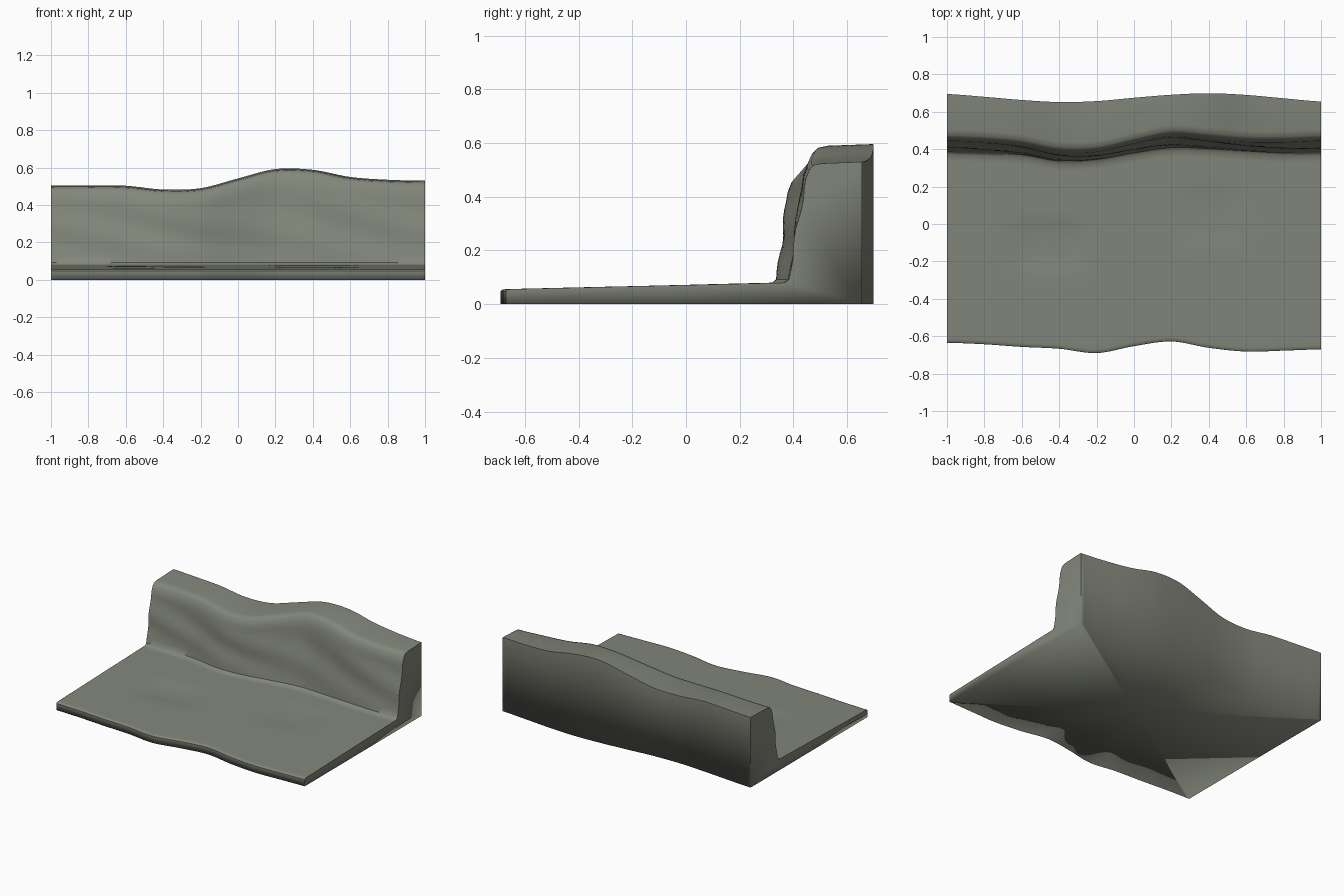
import bpy, bmesh, math

if "Cube" in bpy.data.objects:
    bpy.data.objects.remove(bpy.data.objects["Cube"])

# Control curves, sampled every 0.2 along x from -1 to 1
FRONT = [-.635, -.643, -.657, -.667, -.69, -.653, -.628, -.662, -.682, -.677, -.67]
BACK = [.695, .68, .663, .652, .657, .675, .691, .699, .69, .672, .655]
HEIGHT = [.505, .505, .503, .483, .49, .542, .592, .588, .55, .535, .53]
BASE = [.385, .38, .37, .337, .345, .38, .408, .402, .39, .38, .383]
RIM = [.475, .468, .45, .412, .415, .46, .50, .485, .468, .467, .475]
NX = 80


def curve(v, x):
    t = (x + 1) * 5
    i = min(int(t), 9)
    f = t - i
    p0, p1, p2, p3 = (v[min(max(i + k, 0), 10)] for k in (-1, 0, 1, 2))
    return p1 + .5 * f * (p2 - p0 + f * (2*p0 - 5*p1 + 4*p2 - p3 + f * (3*(p1 - p2) + p3 - p0)))


def dent(x, y, cx, cy, rx, ry, depth):
    return -depth * math.exp(-((x - cx) / rx) ** 4 - ((y - cy) / ry) ** 4)


def section(x):
    f, b, h, base, rim = (curve(v, x) for v in (FRONT, BACK, HEIGHT, BASE, RIM))
    pts = [(f, 0), (f, .048), (f + .006, .054), (f + .02, .056)]
    # Lower ledge with two shallow worn hollows
    for i in range(1, 29):
        t = i / 28
        y = f + .02 + (base - .035 - f) * t
        z = .056 + .024 * t
        z += dent(x, y, -.45, -.11, .2, .12, .010)
        z += dent(x, y, .41, .04, .18, .15, .006)
        pts.append((y, z))
    # Riser face with gentle ripples
    z0, z1 = .092, h - .065
    for i in range(11):
        t = i / 10
        ripple = .007 * math.sin(7 * x + 9 * t) * math.sin(math.pi * t)
        pts.append((base + (rim - base - .03) * t + ripple, z0 + (z1 - z0) * t))
    # Rounded rim, upper ledge and back
    pts += [(rim - .015, h - .028), (rim, h - .012), (rim + .03, h - .006),
            (b, h), (b, 0)]
    return pts


bm = bmesh.new()
rows = []
for i in range(NX + 1):
    x = -1 + 2 * i / NX
    rows.append([bm.verts.new((x, y, z)) for y, z in section(x)])
n = len(rows[0])
for a, b in zip(rows, rows[1:]):
    for j in range(n - 1):
        bm.faces.new((a[j], b[j], b[j + 1], a[j + 1]))

# End caps and flat underside
caps = [bm.faces.new(rows[0]), bm.faces.new(rows[-1][::-1])]
bottom = bm.faces.new([r[0] for r in rows] + [r[-1] for r in reversed(rows)])
bmesh.ops.recalc_face_normals(bm, faces=bm.faces[:])
bmesh.ops.triangulate(bm, faces=caps)
bmesh.ops.poke(bm, faces=[bottom])

# Smooth shading, creases kept sharp above the ground line
for face in bm.faces:
    face.smooth = True
for e in bm.edges:
    on_ground = all(v.co.z < .001 for v in e.verts)
    if not on_ground and e.calc_face_angle(0) > math.radians(40):
        e.smooth = False

mesh = bpy.data.meshes.new("rock_step")
bm.to_mesh(mesh)
bm.free()
step = bpy.data.objects.new("rock_step", mesh)
bpy.context.collection.objects.link(step)

mat = bpy.data.materials.new("stone_grey")
mat.diffuse_color = (.225, .24, .195, 1)
mat.use_nodes = True
mat.node_tree.nodes["Principled BSDF"].inputs["Base Color"].default_value = mat.diffuse_color
mesh.materials.append(mat)
